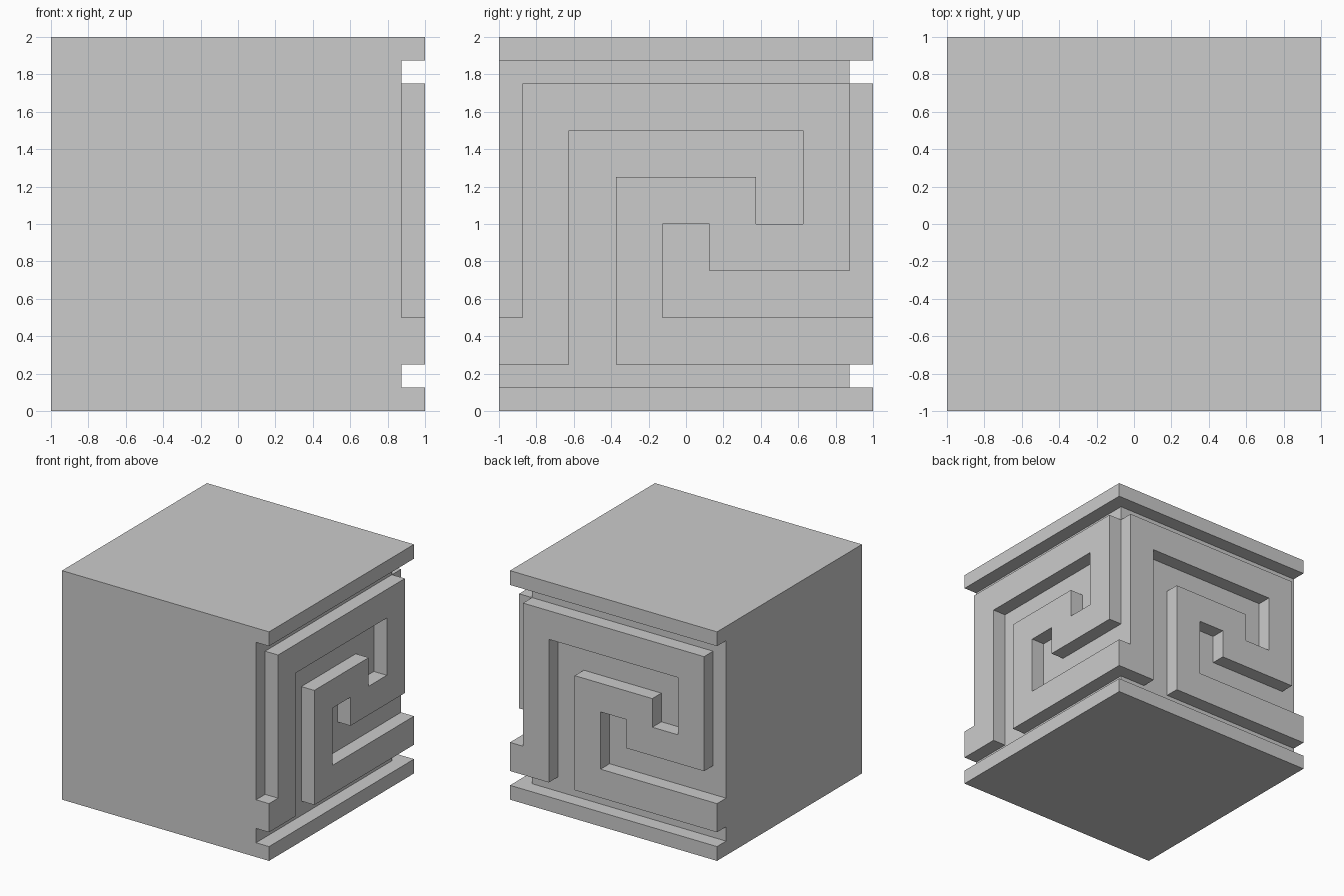
import bpy, bmesh
from mathutils import Matrix
from math import radians

if "Cube" in bpy.data.objects:
    bpy.data.objects.remove(bpy.data.objects["Cube"])

D = 0.125  # relief depth and border thickness


def make_object(name, bm):
    bmesh.ops.recalc_face_normals(bm, faces=bm.faces[:])
    mesh = bpy.data.meshes.new(name)
    bm.to_mesh(mesh)
    bm.free()
    obj = bpy.data.objects.new(name, mesh)
    bpy.context.collection.objects.link(obj)
    return obj


def box(name, lo, hi):
    bm = bmesh.new()
    size = [b - a for a, b in zip(lo, hi)]
    mid = [(a + b) / 2 for a, b in zip(lo, hi)]
    bmesh.ops.create_cube(bm, size=1, matrix=Matrix.Translation(mid) @ Matrix.Diagonal((*size, 1)))
    return make_object(name, bm)


def relief(name, profile, angle):
    # Extrude a (y, z) outline outwards from the recessed wall, then turn it to its side
    bm = bmesh.new()
    face = bm.faces.new([bm.verts.new((1 - D, y, z)) for y, z in profile])
    new = bmesh.ops.extrude_face_region(bm, geom=[face], use_keep_orig=True)["geom"]
    verts = [v for v in new if isinstance(v, bmesh.types.BMVert)]
    bmesh.ops.translate(bm, verts=verts, vec=(D, 0, 0))
    bmesh.ops.rotate(bm, verts=bm.verts[:], matrix=Matrix.Rotation(radians(angle), 3, 'Z'))
    return make_object(name, bm)


# Recessed core between two full-width slabs
box("core_block", (-1, -1, D), (1 - D, 1 - D, 2 - D))
box("bottom_slab", (-1, -1, 0), (1, 1, D))
box("top_slab", (-1, -1, 2 - D), (1, 1, 2))

# Meander outline: outer edge inwards, then back out
key = [(-.875, 1.75), (.875, 1.75), (.875, .75), (.125, .75), (.125, 1),
       (-.125, 1), (-.125, .5), (1, .5), (1, .25), (-.375, .25),
       (-.375, 1.25), (.375, 1.25), (.375, 1), (.625, 1), (.625, 1.5),
       (-.625, 1.5), (-.625, .25)]
stub = [(-1, .25), (-1, .5), (-.875, .5)]

# The back key joins the end of the right key at the shared corner
relief("right_meander", key + stub, 0)
relief("back_meander", key + [(-.875, .25)], 90)
